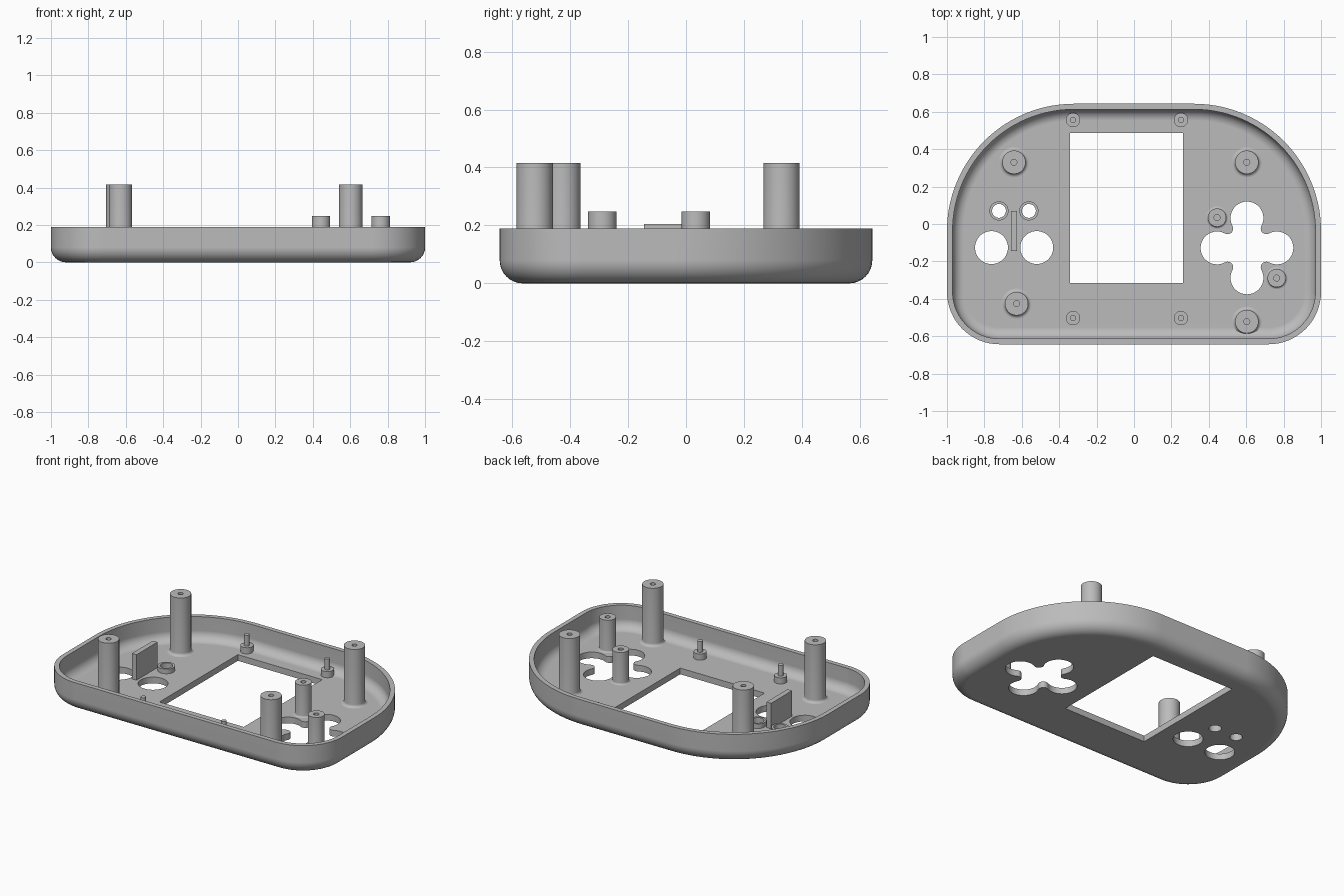
import bpy, bmesh, math
from math import cos, sin, radians, pi

if "Cube" in bpy.data.objects:
    bpy.data.objects.remove(bpy.data.objects["Cube"])

FLOOR = 0.04
grey = bpy.data.materials.new("grey plastic")
grey.diffuse_color = (0.5, 0.5, 0.5, 1)
grey.use_nodes = True
grey.node_tree.nodes["Principled BSDF"].inputs["Base Color"].default_value = grey.diffuse_color


def make_object(name, bm):
    bmesh.ops.remove_doubles(bm, verts=bm.verts, dist=1e-5)
    bmesh.ops.recalc_face_normals(bm, faces=bm.faces)
    mesh = bpy.data.meshes.new(name)
    bm.to_mesh(mesh)
    bm.free()
    mesh.materials.append(grey)
    obj = bpy.data.objects.new(name, mesh)
    bpy.context.collection.objects.link(obj)
    return obj


def smooth(obj):
    bpy.ops.object.select_all(action='DESELECT')
    obj.select_set(True)
    bpy.context.view_layer.objects.active = obj
    bpy.ops.object.shade_smooth_by_angle(angle=radians(32))


def arc(cx, cy, r, a0, a1, n):
    """Points on an arc, angles in degrees."""
    angles = [radians(a0 + (a1 - a0) * i / n) for i in range(n + 1)]
    return [(cx + r * cos(a), cy + r * sin(a)) for a in angles]


def loft(bm, loops, closed=False):
    """Bridge rings of equal length, capping both ends unless closed."""
    rings = [[bm.verts.new(p) for p in loop] for loop in loops]
    pairs = list(zip(rings, rings[1:] + (rings[:1] if closed else [])))
    for a, b in pairs:
        n = len(a)
        for i in range(n):
            j = (i + 1) % n
            bm.faces.new((a[i], a[j], b[j], b[i]))
    if not closed:
        bm.faces.new(rings[0])
        bm.faces.new(rings[-1])


def prism(name, outline, z0, z1):
    bm = bmesh.new()
    loft(bm, [[(x, y, z) for x, y in outline] for z in (z0, z1)])
    return make_object(name, bm)


def lathe(name, x, y, profile, closed=False, n=40):
    """Revolve (radius, height) points around a vertical axis."""
    bm = bmesh.new()
    loft(bm, [[(x + r * cos(2 * pi * i / n), y + r * sin(2 * pi * i / n), z)
               for i in range(n)] for r, z in profile], closed)
    obj = make_object(name, bm)
    smooth(obj)
    return obj


def circle(x, y, r):
    return arc(x, y, r, 0, 360, 48)[:-1]


def rect(x0, x1, y0, y1):
    return [(x0, y0), (x1, y0), (x1, y1), (x0, y1)]


def case_outline(d):
    """Case outline moved inward by d: wide upper curves, tighter lower ones."""
    return (arc(0.32, -0.037, 0.68 - d, 0, 90, 28)
            + arc(-0.32, -0.037, 0.68 - d, 90, 180, 28)
            + arc(-0.72, -0.363, 0.28 - d, 180, 270, 16)
            + arc(0.72, -0.363, 0.28 - d, 270, 360, 16))


# Case tray: rounded outside, rim, rounded inside, floor
outer = [(0.08 - 0.08 * sin(a), 0.08 - 0.08 * cos(a))
         for a in [radians(90 * i / 8) for i in range(9)]]
inner = [(0.09 - 0.06 * cos(a), FLOOR + 0.06 - 0.06 * sin(a))
         for a in [radians(90 * i / 8) for i in range(9)]]
bm = bmesh.new()
loft(bm, [[(x, y, z) for x, y in case_outline(d)]
          for d, z in outer + [(0, 0.19), (0.03, 0.19)] + inner])
case = make_object("case_tray", bm)

# Four-lobed opening for the direction pad
cx, cy, lobe, reach, web, wc = 0.604, -0.128, 0.088, 0.16, 0.03, 0.1035
turn = math.degrees(math.atan2(wc, wc - reach))
pad = []
for k in range(4):
    q = radians(90 * k)
    pts = (arc(reach, 0, lobe, -turn, turn, 24)
           + arc(wc, wc, web, turn - 180, -90 - turn, 10)[1:-1])
    pad += [(cx + x * cos(q) - y * sin(q), cy + x * sin(q) + y * cos(q))
            for x, y in pts]

# Cut the openings through the floor
openings = [rect(-0.342, 0.262, -0.315, 0.487), pad,
            circle(-0.762, -0.126, 0.088), circle(-0.52, -0.126, 0.088),
            circle(-0.722, 0.07, 0.037), circle(-0.562, 0.07, 0.037)]
for outline in openings:
    cutter = prism("opening_cutter", outline, -0.1, 0.15)
    cutter.hide_render = True
    mod = case.modifiers.new("opening", 'BOOLEAN')
    mod.operation, mod.solver, mod.object = 'DIFFERENCE', 'EXACT', cutter
    bpy.context.view_layer.objects.active = case
    bpy.ops.object.modifier_apply(modifier=mod.name)
    bpy.data.objects.remove(cutter)
smooth(case)
case.modifiers.new("clean_shading", 'WEIGHTED_NORMAL').keep_sharp = True


def screw_post(name, x, y, r, fillet, top):
    """Post with a filleted foot and a blind screw hole."""
    foot = [(r + fillet - fillet * sin(a), FLOOR + fillet - fillet * cos(a))
            for a in [radians(90 * i / 5) for i in range(6)]]
    lathe(name, x, y, [(0, FLOOR - 0.01), (r + fillet, FLOOR - 0.01)] + foot
          + [(r, top), (0.016, top), (0.016, top - 0.2 * top / 0.415), (0, top - 0.2 * top / 0.415)])


# Tall corner posts and short board posts
for x, y in [(-0.642, 0.33), (-0.628, -0.426), (0.603, 0.33), (0.603, -0.522)]:
    screw_post("tall_screw_post", x, y, 0.0625, 0.018, 0.415)
for x, y in [(0.444, 0.034), (0.763, -0.289)]:
    screw_post("short_screw_post", x, y, 0.049, 0.011, 0.248)

# Stepped locating pins around the screen opening
for x in (-0.326, 0.251):
    for y in (0.556, -0.503):
        lathe("locating_pin", x, y, [(0, 0.03), (0.038, 0.03), (0.038, 0.08),
                                     (0.016, 0.08), (0.016, 0.15), (0, 0.15)])

# Collars around the small button holes
for x in (-0.722, -0.562):
    lathe("button_collar", x, 0.07, [(0.037, FLOOR - 0.01), (0.051, FLOOR - 0.01),
                                     (0.051, 0.07), (0.037, 0.07)], closed=True)

# Upright rib between the buttons
prism("button_rib", rect(-0.658, -0.625, -0.145, 0.07), FLOOR - 0.01, 0.205)
